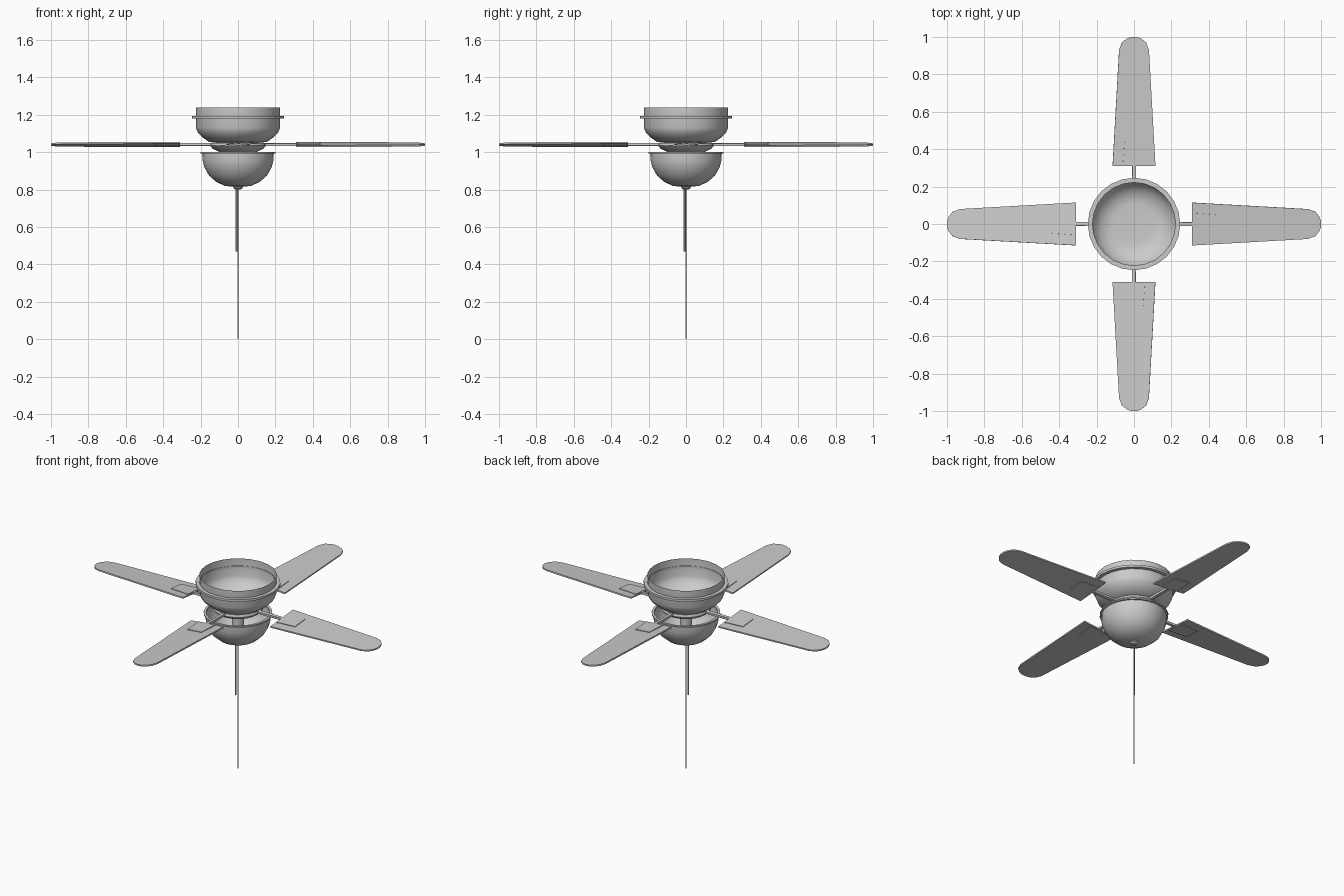
import bpy, bmesh, math
from mathutils import Matrix

if "Cube" in bpy.data.objects:
    bpy.data.objects.remove(bpy.data.objects["Cube"])

SEG = 24

def finish(bm, name, smooth=True):
    bmesh.ops.recalc_face_normals(bm, faces=bm.faces[:])
    me = bpy.data.meshes.new(name)
    bm.to_mesh(me)
    bm.free()
    ob = bpy.data.objects.new(name, me)
    bpy.context.collection.objects.link(ob)
    if smooth:
        bpy.ops.object.select_all(action='DESELECT')
        ob.select_set(True)
        bpy.context.view_layer.objects.active = ob
        bpy.ops.object.shade_smooth_by_angle(angle=math.radians(35))
    return ob

def lathe(name, profile, seg=SEG, center=(0, 0), closed=False):
    bm = bmesh.new()
    vs = [bm.verts.new((r, 0, z)) for r, z in profile]
    es = [bm.edges.new(p) for p in zip(vs, vs[1:])]
    if closed:
        es.append(bm.edges.new((vs[-1], vs[0])))
    bmesh.ops.spin(bm, geom=vs + es, cent=(0, 0, 0), axis=(0, 0, 1),
                   angle=2 * math.pi, steps=seg)
    bmesh.ops.remove_doubles(bm, verts=bm.verts[:], dist=1e-4)
    bmesh.ops.translate(bm, verts=bm.verts[:], vec=(*center, 0))
    return finish(bm, name)

def plate(name, half_outline, thick, matrix):
    """Extruded flat outline, mirrored across its long axis."""
    pts = half_outline + [(x, -y) for x, y in reversed(half_outline) if y > 0]
    bm = bmesh.new()
    f = bm.faces.new([bm.verts.new((x, y, -thick / 2)) for x, y in pts])
    ext = bmesh.ops.extrude_face_region(bm, geom=[f])
    top = [v for v in ext['geom'] if isinstance(v, bmesh.types.BMVert)]
    bmesh.ops.translate(bm, verts=top, vec=(0, 0, thick))
    bm.transform(matrix)
    return finish(bm, name, False)

# Motor housing: open-topped shell with a stepped floor
lathe("motor_housing", [(0.225, 1.24), (0.225, 1.13), (0.215, 1.105),
                        (0.19, 1.08), (0.155, 1.055), (0.11, 1.05), (0.035, 1.05)])
lathe("housing_band", [(0.222, 1.18), (0.247, 1.18), (0.247, 1.194), (0.222, 1.194)],
      closed=True)

# Rotor hub that carries the blades, and the stem below it
lathe("rotor_hub", [(0, 1.05), (0.145, 1.05), (0.15, 1.035), (0.135, 1.018),
                    (0.10, 1.002), (0, 1.0)])
lathe("lamp_stem", [(0, 1.002), (0.035, 1.002), (0.035, 0.83), (0, 0.83)], seg=16)

# Glass bowl, its rim and finial
lathe("lamp_bowl", [(0.19, 0.995), (0.189, 0.955), (0.18, 0.92), (0.155, 0.875),
                    (0.115, 0.84), (0.07, 0.82), (0, 0.812)])
lathe("bowl_rim", [(0.185, 0.992), (0.2, 0.992), (0.2, 1.0), (0.185, 1.0)], closed=True)
lathe("finial", [(0, 0.82), (0.025, 0.82), (0.025, 0.808), (0.015, 0.80), (0, 0.80)], seg=12)

# Pull chains
for name, r, bottom, c in (("long_pull_chain", 0.004, 0.0, (0, 0)),
                           ("short_pull_chain", 0.005, 0.47, (-0.009, -0.009))):
    lathe(name, [(0, 0.81), (r, 0.81), (r, bottom), (0, bottom)], seg=8, center=c)

# Four pitched blades with arms and mounting plates
blade = [(0.31, 0.115), (0.93, 0.08), (0.97, 0.065), (0.99, 0.04), (1.0, 0.015)]
bracket = [(0.315, 0.06), (0.44, 0.05)]
arm = [(0.12, 0.012), (0.33, 0.009)]
for i in range(4):
    m = (Matrix.Rotation(i * math.pi / 2, 4, 'Z') @ Matrix.Translation((0, 0, 1.041))
         @ Matrix.Rotation(math.radians(5), 4, 'X'))
    plate(f"blade_{i + 1}", blade, 0.009, m)
    plate(f"blade_bracket_{i + 1}", bracket, 0.017, m)
    plate(f"blade_arm_{i + 1}", arm, 0.014, m)
